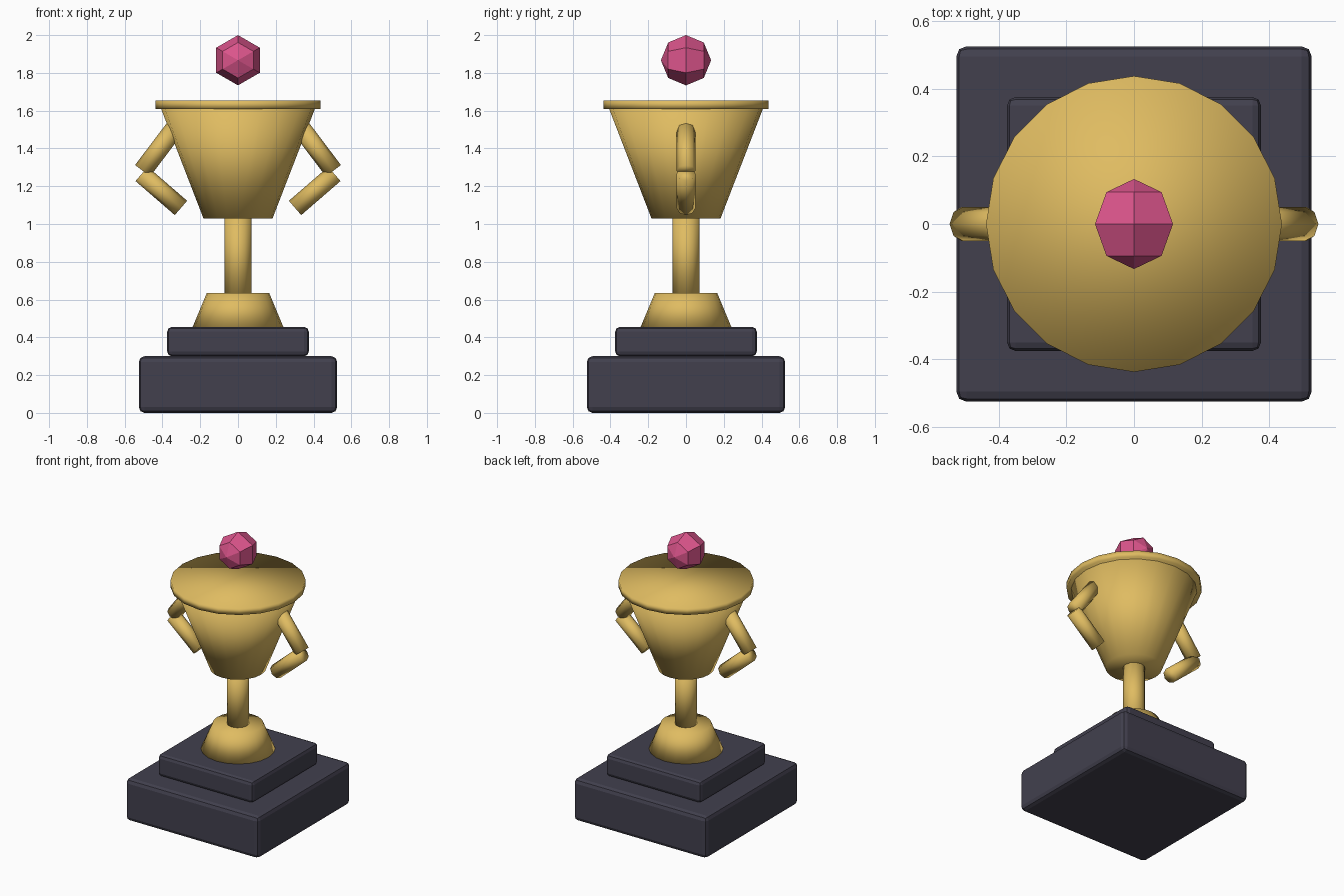
import bpy
import bmesh
from math import cos, sin, pi
from mathutils import Matrix, Vector

cube = bpy.data.objects.get("Cube")
if cube:
    bpy.data.objects.remove(cube, do_unlink=True)


def make_material(name, color):
    mat = bpy.data.materials.new(name)
    mat.use_nodes = True
    mat.diffuse_color = (*color, 1)
    bsdf = next(n for n in mat.node_tree.nodes if n.type == "BSDF_PRINCIPLED")
    bsdf.inputs["Base Color"].default_value = (*color, 1)
    return mat


GOLD = make_material("gold", (0.74, 0.50, 0.12))
STONE = make_material("dark stone", (0.054, 0.051, 0.076))
PINK = make_material("pink gem", (0.71, 0.09, 0.26))


def finish(name, bm, mat, smooth):
    """Turn a bmesh into a linked object with one material."""
    bmesh.ops.recalc_face_normals(bm, faces=bm.faces)
    for face in bm.faces:
        face.smooth = smooth
    mesh = bpy.data.meshes.new(name)
    bm.to_mesh(mesh)
    bm.free()
    mesh.materials.append(mat)
    obj = bpy.data.objects.new(name, mesh)
    bpy.context.collection.objects.link(obj)
    return obj


def lathe(name, profile, sides, mat, smooth=True, matrix=Matrix()):
    """Revolve (radius, height) points about z; zero radius makes a pole, open ends are capped."""
    bm = bmesh.new()
    rings = []
    for r, z in profile:
        count = sides if r else 1
        rings.append([bm.verts.new((r * cos(pi / 2 + 2 * pi * i / sides),
                                    r * sin(pi / 2 + 2 * pi * i / sides), z))
                      for i in range(count)])
    for low, high in zip(rings, rings[1:]):
        for i in range(sides):
            j = (i + 1) % sides
            corners = [low[i % len(low)], low[j % len(low)],
                       high[j % len(high)], high[i % len(high)]]
            bm.faces.new(list(dict.fromkeys(corners)))
    for ring in (rings[0], rings[-1]):
        if len(ring) > 1:
            bm.faces.new(ring)
    bm.transform(matrix)
    return finish(name, bm, mat, smooth)


def slab(name, half, bottom, top, bevel):
    """Square block with rounded edges."""
    bm = bmesh.new()
    bmesh.ops.create_cube(bm, size=1)
    bm.transform(Matrix.Translation((0, 0, (bottom + top) / 2))
                 @ Matrix.Diagonal((2 * half, 2 * half, top - bottom, 1)))
    bmesh.ops.bevel(bm, geom=bm.edges[:], offset=bevel, segments=2,
                    profile=0.5, affect="EDGES")
    return finish(name, bm, STONE, False)


def rod(name, start, end, radius):
    """Capped tube between two points."""
    start, end = Vector(start), Vector(end)
    axis = end - start
    turn = axis.to_track_quat("Z", "Y").to_matrix().to_4x4()
    return lathe(name, [(radius, 0), (radius, axis.length)], 8, GOLD,
                 matrix=Matrix.Translation(start) @ turn)


# Stepped plinth
slab("lower_plinth", 0.525, 0.0, 0.30, 0.03)
slab("upper_plinth", 0.375, 0.30, 0.455, 0.025)

# Foot, stem, cup and rim
lathe("foot", [(0.24, 0.455), (0.165, 0.635)], 20, GOLD)
lathe("stem", [(0.072, 0.62), (0.072, 1.04)], 12, GOLD)
lathe("cup", [(0.183, 1.03), (0.415, 1.63)], 20, GOLD)
lathe("rim", [(0.437, 1.61), (0.437, 1.655)], 20, GOLD)

# Bent handles on both sides
for side, s in (("left", 1), ("right", -1)):
    rod(side + "_upper_handle", (s * 0.335, 0, 1.507), (s * 0.505, 0, 1.282), 0.05)
    rod(side + "_lower_handle", (s * 0.51, 0, 1.265), (s * 0.302, 0, 1.085), 0.05)

# Floating gem with its poles facing front and back
R = 0.133
gem_profile = [(0, -R), (R * sin(pi / 4), -R * cos(pi / 4)), (R, 0),
               (R * sin(pi / 4), R * cos(pi / 4)), (0, R)]
lathe("gem", gem_profile, 6, PINK, smooth=False,
      matrix=Matrix.Translation((0, 0, 2 - R)) @ Matrix.Rotation(pi / 2, 4, "X"))
